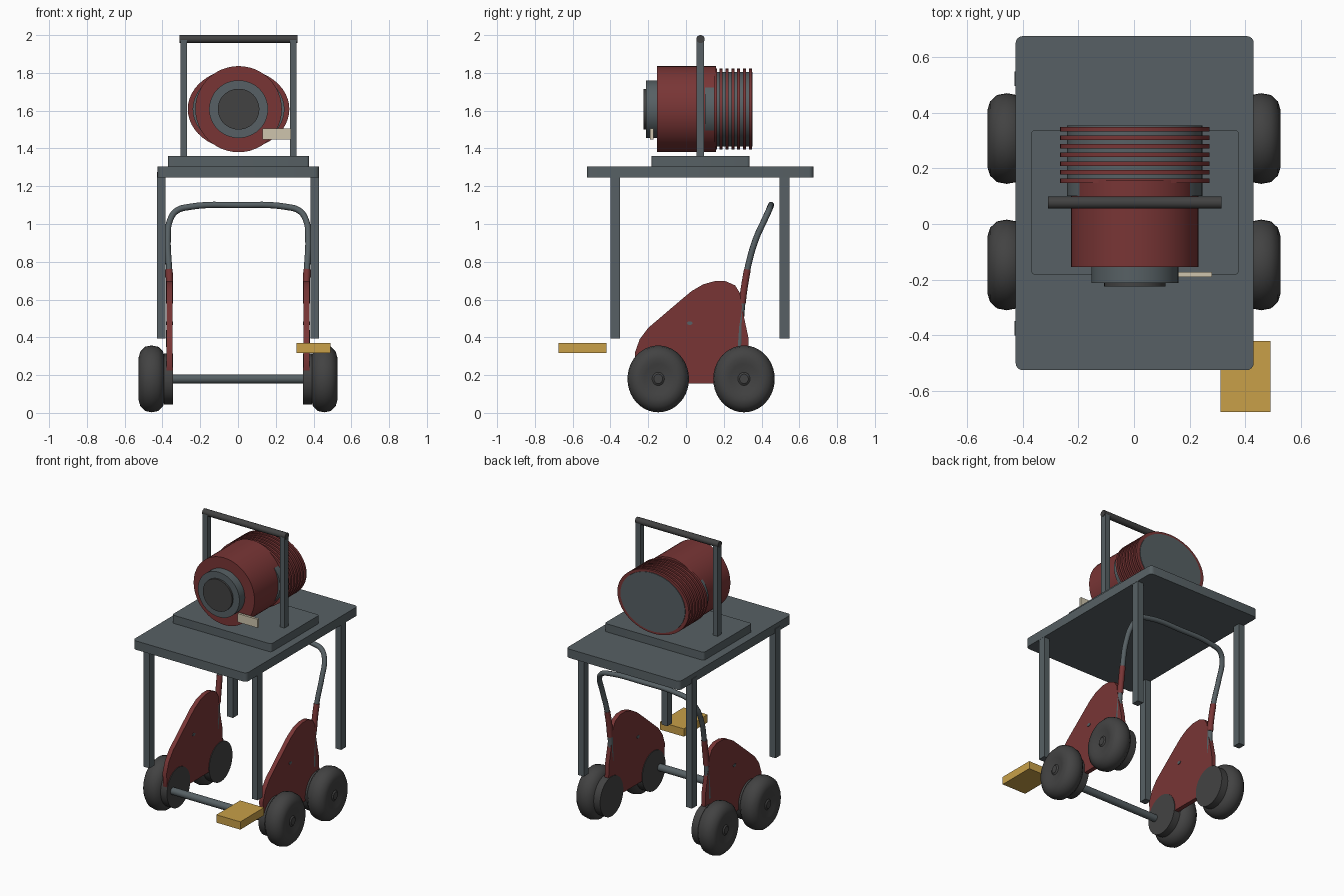
import bpy, bmesh, math
from mathutils import Vector, Matrix

cube = bpy.data.objects.get("Cube")
if cube:
    bpy.data.objects.remove(cube, do_unlink=True)


def material(name, rgb):
    m = bpy.data.materials.new(name)
    m.use_nodes = True
    m.diffuse_color = (*rgb, 1)
    m.node_tree.nodes["Principled BSDF"].inputs["Base Color"].default_value = (*rgb, 1)
    return m


STEEL = material("steel grey", (0.095, 0.118, 0.128))
RED = material("dark red", (0.19, 0.036, 0.036))
DARK = material("charcoal", (0.055, 0.055, 0.055))
YELLOW = material("ochre yellow", (0.58, 0.35, 0.065))
CREAM = material("cream", (0.62, 0.56, 0.42))


def finish(name, bm, mat, smooth=True):
    bmesh.ops.recalc_face_normals(bm, faces=bm.faces)
    mesh = bpy.data.meshes.new(name)
    bm.to_mesh(mesh)
    bm.free()
    mesh.materials.append(mat)
    ob = bpy.data.objects.new(name, mesh)
    bpy.context.collection.objects.link(ob)
    if smooth:
        bpy.ops.object.select_all(action="DESELECT")
        ob.select_set(True)
        bpy.context.view_layer.objects.active = ob
        bpy.ops.object.shade_smooth_by_angle(angle=math.radians(35))
    return ob


def box(name, lo, hi, mat, corner=0.0):
    """Box between two corners, with optional rounded upright edges."""
    lo, hi = Vector(lo), Vector(hi)
    bm = bmesh.new()
    bmesh.ops.create_cube(bm, size=1)
    for v in bm.verts:
        v.co = (lo + hi) / 2 + v.co * (hi - lo)
    if corner:
        upright = [e for e in bm.edges
                   if abs(e.verts[0].co.z - e.verts[1].co.z) > 0.01]
        bmesh.ops.bevel(bm, geom=upright, offset=corner, segments=4,
                        profile=0.5, affect="EDGES")
    return finish(name, bm, mat, bool(corner))


def drum(name, axis, center, half, rx, rz, mat, sides=48):
    """Elliptical cylinder along x or y."""
    bm = bmesh.new()
    bmesh.ops.create_cone(bm, cap_ends=True, segments=sides, radius1=1, radius2=1, depth=2)
    turn = Matrix.Rotation(math.pi / 2, 4, "X" if axis == "y" else "Y")
    size = (rx, half, rz) if axis == "y" else (half, rx, rz)
    bm.transform(Matrix.Translation(center) @ Matrix.Diagonal((*size, 1)) @ turn)
    return finish(name, bm, mat)


def tube(name, points, radius, mat):
    curve = bpy.data.curves.new(name, "CURVE")
    curve.dimensions = "3D"
    curve.bevel_depth = radius
    curve.bevel_resolution = 3
    curve.resolution_u = 6
    curve.use_fill_caps = True
    spline = curve.splines.new("BEZIER")
    spline.bezier_points.add(len(points) - 1)
    for p, co in zip(spline.bezier_points, points):
        p.co = co
        p.handle_left_type = p.handle_right_type = "AUTO"
    curve.materials.append(mat)
    ob = bpy.data.objects.new(name, curve)
    bpy.context.collection.objects.link(ob)
    return ob


def wheel(name, side, y):
    """Tyre and dished hub, spun around the x axis."""
    profile = [(-0.07, 0), (-0.07, 0.11), (-0.06, 0.145), (-0.035, 0.17),
               (0, 0.177), (0.035, 0.17), (0.06, 0.145), (0.07, 0.11),
               (0.062, 0.08), (0.055, 0.035), (0.062, 0.025), (0.062, 0)]
    bm = bmesh.new()
    verts = [bm.verts.new((x, 0, r)) for x, r in profile]
    edges = [bm.edges.new(pair) for pair in zip(verts, verts[1:])]
    bmesh.ops.spin(bm, geom=verts + edges, cent=(0, 0, 0), axis=(1, 0, 0),
                   angle=math.tau, steps=40)
    bmesh.ops.remove_doubles(bm, verts=bm.verts, dist=0.0005)
    bm.transform(Matrix.Translation((side * 0.457, y, 0.18))
                 @ Matrix.Diagonal((side, 0.92, 1, 1)))
    return finish(name, bm, DARK)


def side_panel(name, side):
    """Curved cart cheek, extruded across x."""
    outline = [(-0.24, 0.155), (-0.265, 0.22), (-0.27, 0.32), (-0.245, 0.39),
               (-0.2, 0.45), (-0.03, 0.595), (0.03, 0.645), (0.09, 0.68),
               (0.15, 0.697), (0.21, 0.697), (0.26, 0.675), (0.285, 0.635),
               (0.3, 0.54), (0.33, 0.4), (0.335, 0.28), (0.31, 0.155)]
    bm = bmesh.new()
    face = bm.faces.new([bm.verts.new((side * 0.348, y, z)) for y, z in outline])
    out = bmesh.ops.extrude_face_region(bm, geom=[face])
    moved = [g for g in out["geom"] if isinstance(g, bmesh.types.BMVert)]
    bmesh.ops.translate(bm, verts=moved, vec=(side * 0.03, 0, 0))
    return finish(name, bm, RED)


# Table
box("table_top", (-0.425, -0.525, 1.245), (0.43, 0.675, 1.305), STEEL, 0.025)
for side, label in ((1, "left"), (-1, "right")):
    for y, end in ((-0.375, "front"), (0.522, "back")):
        box(f"table_leg_{end}_{label}", (side * 0.407 - 0.022, y - 0.026, 0.395),
            (side * 0.407 + 0.022, y + 0.026, 1.275), STEEL)

# Motor stand and carrying frame
box("motor_base", (-0.37, -0.182, 1.305), (0.377, 0.337, 1.36), STEEL, 0.015)
for side, label in ((1, "left"), (-1, "right")):
    x = 0.003 + side * 0.29
    box(f"frame_post_{label}", (x - 0.018, 0.056, 1.36), (x + 0.018, 0.096, 1.975), STEEL)
drum("frame_bar", "x", (0.003, 0.077, 1.979), 0.312, 0.022, 0.021, DARK, 20)

# Motor
axis_x, axis_z = 0.003, 1.608
drum("motor_body", "y", (axis_x, 0.002, axis_z), 0.156, 0.229, 0.228, RED)
drum("motor_core", "y", (axis_x, 0.227, axis_z), 0.126, 0.243, 0.198, STEEL)
for i in range(7):
    drum(f"cooling_fin_{i + 1}", "y", (axis_x, 0.155 + i * 0.031, axis_z),
         0.008, 0.269, 0.214, RED)
drum("motor_collar", "y", (axis_x, -0.18, axis_z), 0.032, 0.156, 0.153, STEEL)
drum("motor_cap", "y", (axis_x, -0.21, axis_z), 0.015, 0.11, 0.108, DARK)
box("rating_tag", (0.13, -0.19, 1.447), (0.28, -0.173, 1.505), CREAM)

# Loose pedal block
box("pedal", (0.31, -0.675, 0.317), (0.49, -0.42, 0.37), YELLOW)

# Cart
for side, label in ((1, "left"), (-1, "right")):
    side_panel(f"side_panel_{label}", side)
    drum(f"panel_bolt_{label}", "x", (side * 0.363, 0.02, 0.475), 0.019, 0.014, 0.01, STEEL, 16)
    for y, end in ((-0.147, "front"), (0.307, "back")):
        wheel(f"wheel_{end}_{label}", side, y)
        # Inner hub plate reaching just through the panel
        drum(f"hub_plate_{end}_{label}", "x", (side * 0.368, y, 0.18), 0.024, 0.125, 0.135, DARK)
    tube(f"handle_sleeve_{label}", [(side * 0.362, 0.298, 0.58), (side * 0.362, 0.308, 0.66),
                                    (side * 0.365, 0.325, 0.76)], 0.019, RED)
drum("cross_bar", "x", (0, -0.21, 0.18), 0.365, 0.024, 0.024, STEEL, 24)

# Push handle, mirrored across x
half = [(0.365, 0.283, 0.35), (0.362, 0.3, 0.6), (0.365, 0.325, 0.76), (0.372, 0.37, 0.92),
        (0.36, 0.415, 1.02), (0.325, 0.438, 1.07), (0.26, 0.446, 1.09)]
path = half + [(0, 0.45, 1.1)] + [(-x, y, z) for x, y, z in reversed(half)]
tube("push_handle", path, 0.0165, STEEL)
